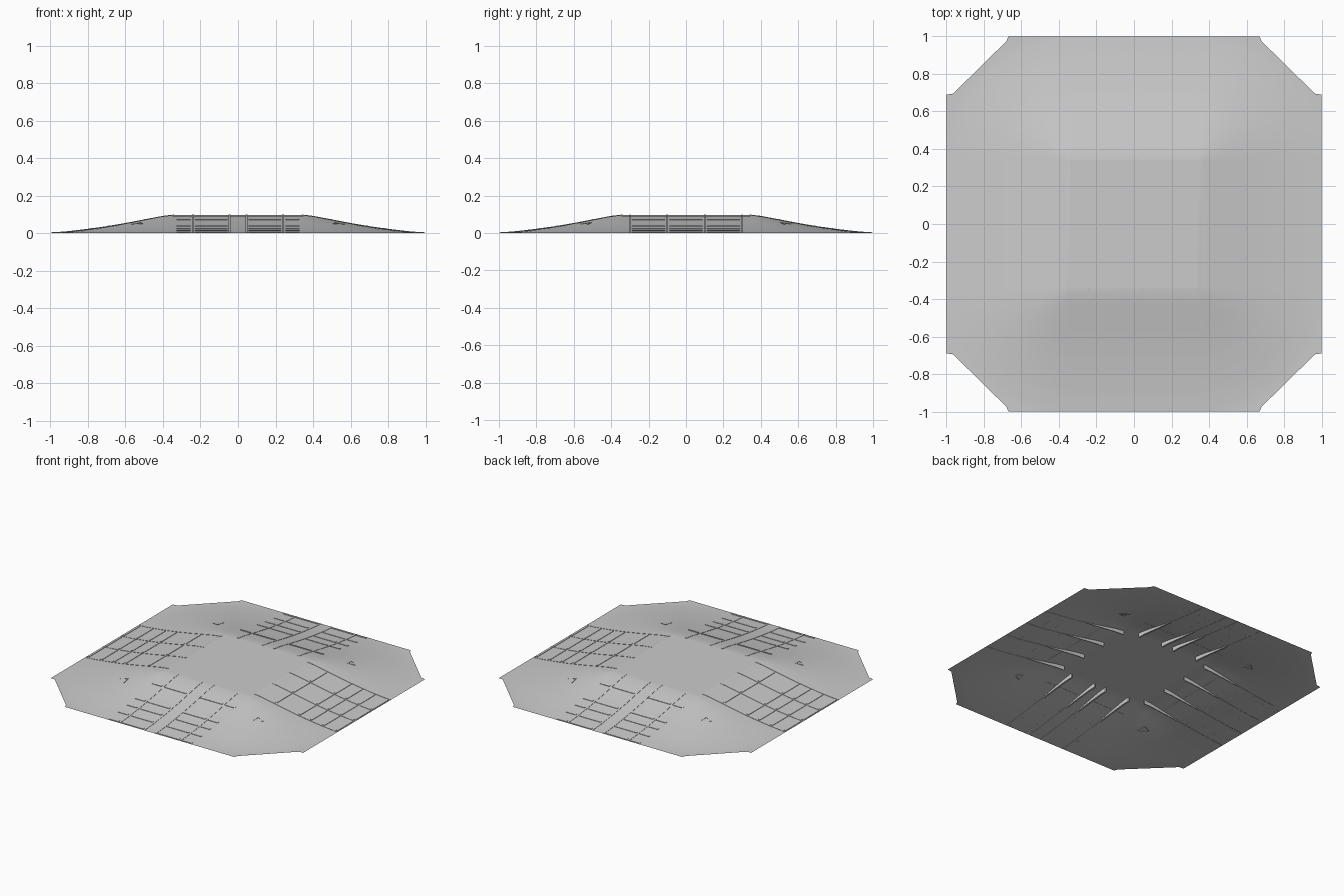
import bpy, bmesh, math
from mathutils import Vector, Matrix

if "Cube" in bpy.data.objects:
    bpy.data.objects.remove(bpy.data.objects["Cube"])

TOP, HALF, RUN = 0.097, 0.34, 0.66
PROFILE = [(0, TOP), (0.06, 0.09), (0.14, 0.075), (0.26, 0.052), (0.36, 0.035),
           (0.46, 0.021), (0.56, 0.009), (0.66, 0.001)]


def height(s):
    """Ramp height at distance s from the deck edge."""
    if s <= 0:
        return TOP
    for (a, za), (b, zb) in zip(PROFILE, PROFILE[1:]):
        if s <= b:
            return za + (zb - za) * (s - a) / (b - a)
    return 0.001


def finish(bm, name, smooth=False):
    mesh = bpy.data.meshes.new(name)
    bm.to_mesh(mesh)
    bm.free()
    ob = bpy.data.objects.new(name, mesh)
    bpy.context.collection.objects.link(ob)
    if smooth:
        for p in mesh.polygons:
            p.use_smooth = True
    return ob


def sheet(bm, rows):
    """Quad sheet through rows of points."""
    vs = [[bm.verts.new(p) for p in r] for r in rows]
    for a, b in zip(vs, vs[1:]):
        for i in range(len(a) - 1):
            bm.faces.new((a[i], a[i + 1], b[i + 1], b[i]))


def face_up(bm):
    bmesh.ops.remove_doubles(bm, verts=bm.verts[:], dist=1e-5)
    for f in bm.faces:
        f.normal_update()
        if f.normal.z < 0:
            f.normal_flip()


def turned(p, k):
    """Rotate a point by k quarter turns."""
    return Matrix.Rotation(k * math.pi / 2, 3, 'Z') @ Vector(p)


def strip(bm, k, c, w, s0, s1, lift, drop):
    """Bar following ramp k, centred at c across it, from s0 to s1."""
    n = max(1, round((s1 - s0) / 0.03))
    rings = []
    for i in range(n + 1):
        s = s0 + (s1 - s0) * i / n
        z = height(s)
        low = max(0, z - drop * max(0.05, 1 - s / 0.36))
        rings.append([bm.verts.new(turned((HALF + s, c + o, h), k)) for o, h in
                      ((-w, low), (w, low), (w, z + lift), (-w, z + lift))])
    for a, b in zip(rings, rings[1:]):
        for j in range(4):
            bm.faces.new((a[j], a[(j + 1) % 4], b[(j + 1) % 4], b[j]))
    bm.faces.new(rings[0][::-1])
    bm.faces.new(rings[-1])


# flat centre deck
bm = bmesh.new()
sheet(bm, [[(-HALF, -HALF, TOP), (HALF, -HALF, TOP)], [(-HALF, HALF, TOP), (HALF, HALF, TOP)]])
face_up(bm)
finish(bm, "centre_deck")

# four straight ramps
STEPS = [RUN * i / 22 for i in range(23)]
bm = bmesh.new()
for k in range(4):
    sheet(bm, [[turned((HALF + s, y, height(s)), k) for y in (-HALF, HALF)] for s in STEPS])
face_up(bm)
finish(bm, "ramps", True)

# conical corner slopes, clipped by a notched outline
outline = [(1, 0.34), (1, 0.69), (0.965, 0.695), (0.68, 0.975), (0.67, 1), (0.34, 1)]
edge = []
for a, b in zip(outline, outline[1:]):
    n = max(1, round(math.dist(a, b) / 0.05))
    edge += [(a[0] + (b[0] - a[0]) * i / n, a[1] + (b[1] - a[1]) * i / n) for i in range(n)]
edge.append(outline[-1])
bm = bmesh.new()
for sx in (-1, 1):
    for sy in (-1, 1):
        rows = []
        for x, y in edge:
            dx, dy = x - HALF, y - HALF
            r = math.hypot(dx, dy)
            row = []
            for i in range(1, 23):
                t = i / 22
                row.append((sx * (HALF + dx * t), sy * (HALF + dy * t), height(r * t)))
            rows.append(row)
        sheet(bm, rows)
        for a, b in zip(rows, rows[1:]):
            bm.faces.new([bm.verts.new(p) for p in ((sx * HALF, sy * HALF, TOP), a[0], b[0])])
face_up(bm)
finish(bm, "corner_slopes", True)

# lengthwise rails, with fins tapering off underneath
RAILS_X = (-0.3, -0.1, 0.1, 0.3)
RAILS_Y = (-0.24, -0.045, 0.045, 0.24)
bm = bmesh.new()
for k in range(4):
    for c in (RAILS_X if k % 2 == 0 else RAILS_Y):
        strip(bm, k, c, 0.003 if k % 2 == 0 else 0.006, 0, RUN - 0.002, 0.002, 0.03)
bmesh.ops.recalc_face_normals(bm, faces=bm.faces[:])
finish(bm, "ramp_rails")

# cross slats between the rails
bm = bmesh.new()
for k in range(4):
    bounds = (-HALF,) + (RAILS_X if k % 2 == 0 else RAILS_Y) + (HALF,)
    for a, b in zip(bounds, bounds[1:]):
        if b - a < 0.06 or (k % 2 and b - a < 0.095):
            continue
        for pos in (0.5, 0.69, 0.78, 0.88, 0.985):
            s = pos - HALF
            strip(bm, k, (a + b) / 2, (b - a) / 2 - 0.012, s - 0.007, s + 0.007, 0.003, 0.002)
bmesh.ops.recalc_face_normals(bm, faces=bm.faces[:])
finish(bm, "cross_slats")

# triangular corner markers as raised outlines
tri = [Vector((0.567, 0.523)), Vector((0.507, 0.565)), Vector((0.515, 0.503))]
mid = sum(tri, Vector((0, 0))) / 3
bm = bmesh.new()
for sx in (-1, 1):
    for sy in (-1, 1):
        rings = []
        for scale, lift in ((1, -0.004), (1, 0.002), (0.8, 0.002), (0.8, -0.004)):
            ring = []
            for p in tri:
                q = mid + (p - mid) * scale
                z = height(math.hypot(q.x - HALF, q.y - HALF)) + lift
                ring.append(bm.verts.new((sx * q.x, sy * q.y, z)))
            rings.append(ring)
        for i in range(4):
            a, b = rings[i], rings[(i + 1) % 4]
            for j in range(3):
                bm.faces.new((a[j], a[(j + 1) % 3], b[(j + 1) % 3], b[j]))
bmesh.ops.recalc_face_normals(bm, faces=bm.faces[:])
finish(bm, "corner_markers")
